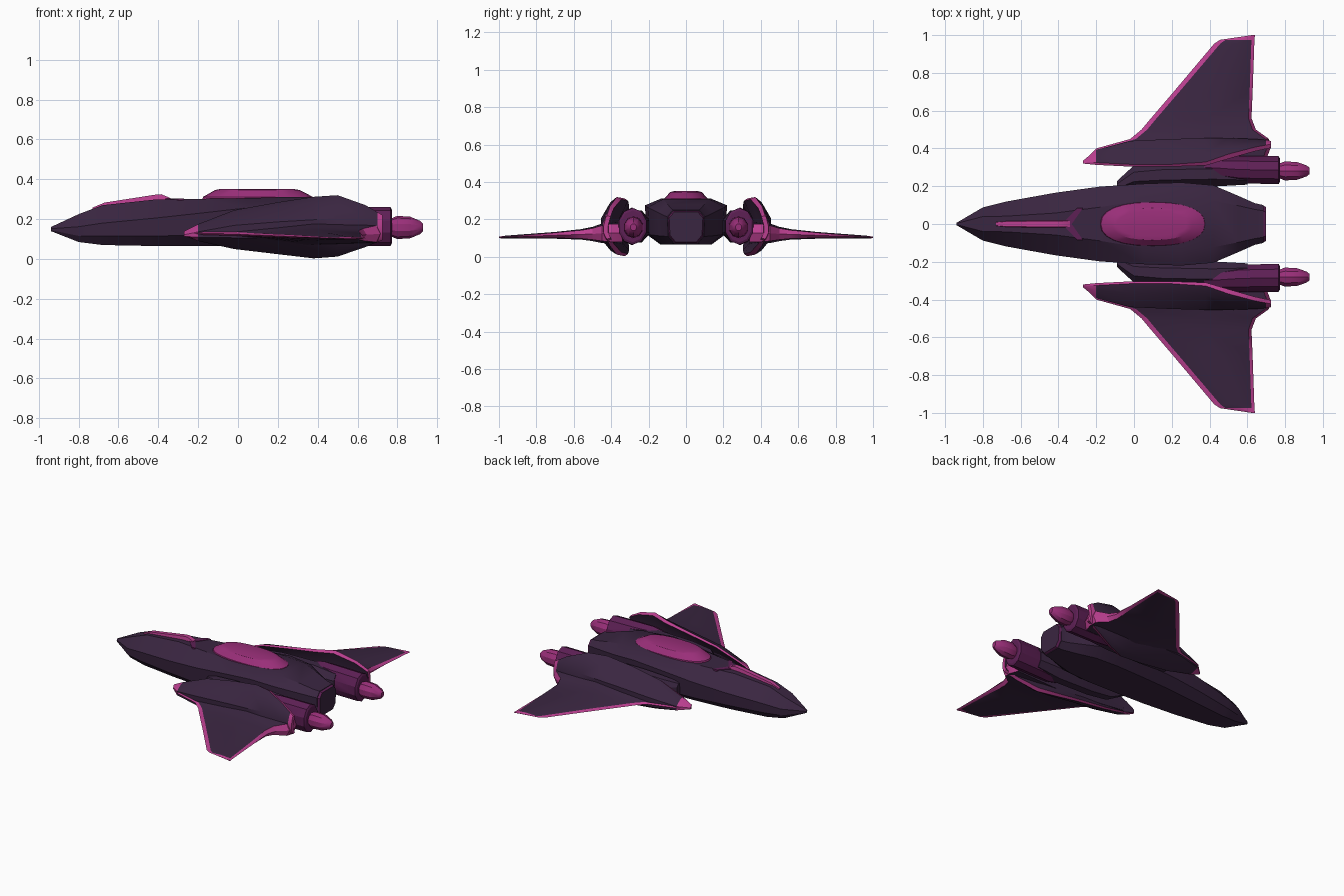
import bpy, bmesh, math

if "Cube" in bpy.data.objects:
    bpy.data.objects.remove(bpy.data.objects["Cube"])


def material(name, rgb):
    m = bpy.data.materials.new(name)
    m.diffuse_color = (*rgb, 1)
    m.use_nodes = True
    m.node_tree.nodes["Principled BSDF"].inputs["Base Color"].default_value = m.diffuse_color
    return m


DARK, PINK, ROSE, PLUM = 0, 1, 2, 3
MATS = [material("dark purple", (0.042, 0.019, 0.052)),
        material("bright pink trim", (0.50, 0.05, 0.28)),
        material("rose canopy", (0.32, 0.028, 0.19)),
        material("plum engine", (0.11, 0.014, 0.09))]


def loft(name, rings, seg=DARK, caps=(DARK, DARK), mirror=False, rule=None):
    """Skin closed rings; seg is one colour or one per ring segment."""
    bm = bmesh.new()
    vs = [[bm.verts.new(p) for p in r] for r in rings]
    n = len(rings[0])
    for i in range(len(vs) - 1):
        for j in range(n):
            k = (j + 1) % n
            f = bm.faces.new((vs[i][j], vs[i][k], vs[i + 1][k], vs[i + 1][j]))
            f.material_index = seg if isinstance(seg, int) else seg[j]
            if rule:
                f.material_index = rule(i, j, f.material_index)
    for r, c in ((vs[0], caps[0]), (vs[-1], caps[1])):
        bm.faces.new(r).material_index = c
    bmesh.ops.recalc_face_normals(bm, faces=bm.faces)
    me = bpy.data.meshes.new(name)
    bm.to_mesh(me)
    bm.free()
    ob = bpy.data.objects.new(name, me)
    bpy.context.collection.objects.link(ob)
    for m in MATS:
        me.materials.append(m)
    bpy.context.view_layer.objects.active = ob
    ob.select_set(True)
    bpy.ops.object.shade_smooth_by_angle(angle=math.radians(28))
    ob.select_set(False)
    if mirror:
        md = ob.modifiers.new("mirror", 'MIRROR')
        md.use_axis = (False, True, False)
    return ob


def oval_x(x, y, z, ry, rz, n=10):
    """Oval ring facing along x."""
    return [(x, y + ry * math.cos(math.tau * (i + .5) / n),
             z + rz * math.sin(math.tau * (i + .5) / n)) for i in range(n)]


def hull_ring(x, w, zb, zt, top, shoulder):
    h = zt - zb
    half = [(w * .62, zb), (w * .95, zb + h * .22), (w, zb + h * shoulder), (w * top, zt)]
    return [(x, y, z) for y, z in half] + [(x, -y, z) for y, z in reversed(half)]


# Fuselage: x, half width, bottom, top, top width share, shoulder height share
loft("fuselage", [hull_ring(*s) for s in (
    (-.94, .006, .14, .16, .5, .6), (-.80, .088, .085, .225, .45, .55),
    (-.68, .118, .07, .27, .35, .55), (-.42, .165, .065, .298, .35, .6),
    (-.18, .198, .065, .302, .45, .7), (.05, .213, .065, .305, .6, .8),
    (.25, .22, .065, .312, .6, .85), (.42, .205, .065, .308, .6, .82),
    (.55, .15, .065, .28, .65, .8), (.64, .11, .068, .255, .7, .8),
    (.685, .10, .07, .25, .7, .8))])

# Tail nozzle lip
loft("tail_nozzle", [hull_ring(.68, .098, .072, .248, .7, .8),
                     hull_ring(.70, .09, .08, .24, .7, .8)], PLUM)


# Canopy dome
def oval_z(x0, x1, ry, z, n=24):
    c, rx = (x0 + x1) / 2, (x1 - x0) / 2

    def sq(t):
        return math.copysign(abs(t) ** .85, t)
    return [(c + rx * sq(math.cos(math.tau * i / n)),
             ry * sq(math.sin(math.tau * i / n)), z) for i in range(n)]


loft("canopy", [oval_z(-.185, .385, .118, .285), oval_z(-.175, .375, .115, .312),
                oval_z(-.115, .31, .085, .346), oval_z(-.09, .28, .065, .351)],
     ROSE, (ROSE, ROSE))


# Spine ridge ahead of the canopy, ending in a flared collar
def ridge(x, w, zb, zt):
    return [(x, -w, zb), (x, -w * .7, zt), (x, w * .7, zt), (x, w, zb)]


loft("spine_ridge", [ridge(-.73, .012, .24, .258), ridge(-.67, .02, .25, .283),
                     ridge(-.42, .022, .28, .322), ridge(-.385, .022, .28, .325),
                     ridge(-.34, .022, .28, .306)], PINK, (PINK, PINK))
loft("spine_collar", [[(x, y, z) for x, y in ((-.38, .0), (-.30, .085), (-.27, .085), (-.33, .0))]
                      for z in (.28, .303)], PLUM, (PLUM, PLUM), True)

# Dark nacelle joining the fuselage to the wing pods
loft("nacelle", [oval_x(x, y, .162, ry, rz, 8) for x, y, ry, rz in (
    (-.09, .20, .03, .04), (0, .25, .065, .075), (.15, .26, .072, .088),
    (.42, .265, .072, .092), (.60, .25, .045, .075))], DARK, mirror=True)

# Engine barrel and its exhaust cone
loft("engine", [oval_x(x, y, .163, ry, rz) for x, y, ry, rz in (
    (.37, .30, .05, .075), (.46, .295, .065, .098), (.56, .288, .076, .1),
    (.765, .285, .078, .098), (.772, .285, .066, .085))],
     PLUM, (PLUM, PLUM), True)
loft("exhaust_cone", [oval_x(x, .281, .158, r, r * 1.1) for x, r in (
    (.76, .038), (.80, .053), (.865, .049), (.915, .03), (.93, .017))],
     ROSE, (ROSE, ROSE), True)


# Curved wing pod: x, inner y, outer y, bottom, top, rim width
def pod_ring(x, yi, yo, zb, zt, rim):
    d, h, m = yo - yi, zt - zb, (zb + zt) / 2 - .01
    return [(x, y, z) for y, z in (
        (yi, zt - h * .04), (yi + rim, zt), (yi + rim + (d - rim) * .4, zt - h * .09),
        (yo, m + h * .16), (yo, m - h * .16), (yi + rim + (d - rim) * .4, zb + h * .07),
        (yi + rim, zb), (yi, zb + h * .04), (yi + d * .35, m - h * .15),
        (yi + d * .35, m + h * .15))]


loft("wing_pod", [pod_ring(*s) for s in (
    (-.27, .32, .335, .115, .14, .004), (-.20, .313, .393, .09, .175, .012),
    (-.02, .304, .44, .05, .245, .012), (.20, .304, .45, .024, .285, .012),
    (.38, .31, .455, .003, .312, .018), (.50, .345, .455, .012, .32, .025),
    (.64, .385, .45, .06, .27, .022), (.70, .398, .445, .085, .235, .02),
    (.725, .403, .44, .095, .22, .02))],
     [PINK, DARK, DARK, DARK, DARK, DARK, PINK, DARK, DARK, DARK], (PINK, PINK), True,
     lambda i, j, c: PINK if (i == 0 or i == 7) and j in (1, 2, 3, 4, 5) else c)


# Wing: y, leading x, trailing x, middle z, half thickness, leading and trailing rim
def wing_ring(y, a, b, z, t, ra, rb):
    e = t * .45
    return [(a, y, z), (a + ra, y, z + e), (b - rb, y, z + e * .8), (b, y, z),
            (b - rb, y, z - e * .8), (a + ra, y, z - e)] if t < .012 else \
           [(a, y, z), (a + ra, y, z + .008), (b - rb, y, z + t * .8), (b, y, z),
            (b - rb, y, z - t * .8), (a + ra, y, z - .008)]


def wing_ring2(y, a, b, z, t, ra, rb):
    m = a + (b - a) * .55
    r = wing_ring(y, a, b, z, t, ra, rb)
    return [r[0], r[1], (m, y, z + t), r[2], r[3], r[4], (m, y, z - t), r[5]]


loft("wing", [wing_ring2(*s) for s in (
    (.34, -.26, .70, .128, .06, .03, .02), (.40, -.20, .722, .128, .06, .03, .02),
    (.45, -.02, .715, .126, .052, .03, .02), (.50, .04, .645, .122, .038, .03, .018),
    (.56, .09, .622, .12, .028, .03, .016), (.70, .21, .628, .115, .018, .03, .016),
    (.955, .425, .637, .106, .008, .032, .016), (.975, .455, .638, .105, .007, .03, .016),
    (1.0, .625, .640, .104, .004, .005, .005))],
     [PINK, DARK, DARK, PINK, PINK, DARK, DARK, PINK], (DARK, PINK), True,
     lambda i, j, c: PINK if i == 7 else c)
